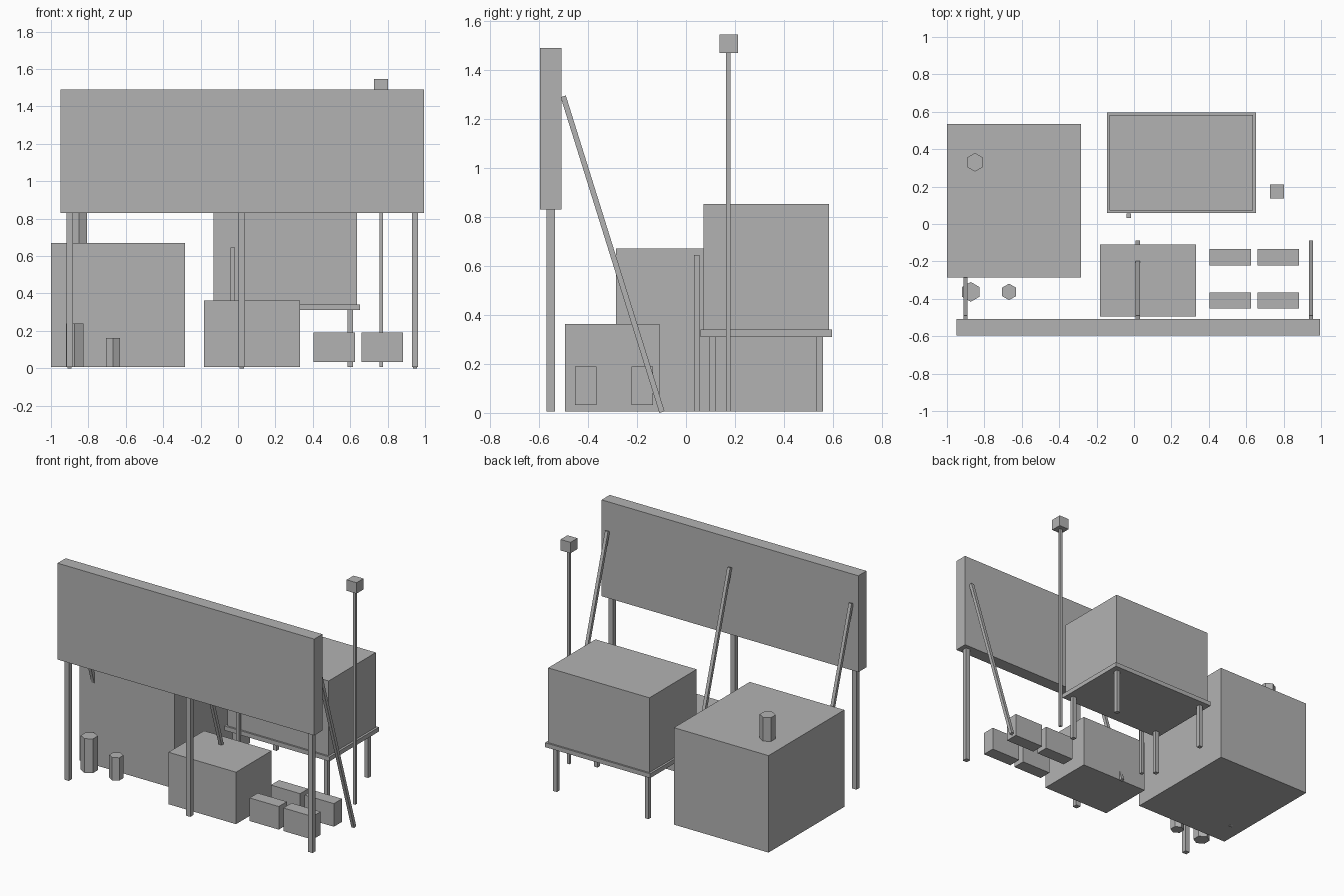
import bpy
from mathutils import Vector

cube = bpy.data.objects.get("Cube")
if cube:
    bpy.data.objects.remove(cube, do_unlink=True)

grey = bpy.data.materials.new("plain_grey")
grey.use_nodes = True
grey.diffuse_color = (0.45, 0.45, 0.45, 1)
grey.node_tree.nodes["Principled BSDF"].inputs["Base Color"].default_value = grey.diffuse_color

GROUND = 0.006


def finish(name):
    ob = bpy.context.object
    ob.name = name
    ob.data.materials.append(grey)
    return ob


def box(name, x, y, z):
    """Box from (low, high) ranges on each axis."""
    bpy.ops.mesh.primitive_cube_add(size=1, location=[sum(r) / 2 for r in (x, y, z)])
    ob = finish(name)
    ob.scale = [r[1] - r[0] for r in (x, y, z)]
    return ob


def post(name, x, y, width, top, bottom=GROUND):
    h = width / 2
    return box(name, (x - h, x + h), (y - h, y + h), (bottom, top))


def hex_prism(name, x, y, radius, bottom, top):
    bpy.ops.mesh.primitive_cylinder_add(vertices=6, radius=radius, depth=top - bottom,
                                        location=(x, y, (bottom + top) / 2))
    return finish(name)


def beam(name, start, end, width):
    a, b = Vector(start), Vector(end)
    bpy.ops.mesh.primitive_cube_add(size=1, location=(a + b) / 2)
    ob = finish(name)
    ob.scale = (width, width, (b - a).length)
    # Lean about x only, so the beam stays square to the board
    ob.rotation_euler.x = -Vector((0, 0, 1)).angle(b - a) if b.y > a.y else Vector((0, 0, 1)).angle(b - a)
    return ob


# Large front board with posts and slanted braces
box("billboard", (-0.95, 0.995), (-0.596, -0.508), (0.83, 1.49))
for side, x in (("right", -0.9), ("middle", 0.02), ("left", 0.946)):
    post("board_post_" + side, x, -0.552, 0.034, 0.83)
    beam("board_brace_" + side, (x, -0.098, 0.003), (x, -0.501, 1.292), 0.022)

# Shed with roof vent, and barrels before it
box("shed", (-1, -0.283), (-0.285, 0.535), (GROUND, 0.67))
hex_prism("roof_vent", -0.85, 0.33, 0.05, 0.67, 0.833)
hex_prism("tall_barrel", -0.873, -0.363, 0.053, GROUND, 0.24)
hex_prism("short_barrel", -0.668, -0.363, 0.044, GROUND, 0.162)

# Raised cabin on a platform with four legs
box("cabin", (-0.131, 0.636), (0.072, 0.583), (0.34, 0.852))
box("platform", (-0.145, 0.651), (0.06, 0.595), (0.31, 0.34))
for side, x in (("right", -0.094), ("left", 0.6)):
    for end, y in (("front", 0.107), ("back", 0.546)):
        post(f"platform_leg_{end}_{side}", x, y, 0.028, 0.31)
post("cabin_pole", -0.028, 0.044, 0.022, 0.645)

# Front crate and small crates in two rows
box("large_crate", (-0.181, 0.331), (-0.494, -0.109), (GROUND, 0.362))
for col, x in enumerate((0.405, 0.661)):
    for row, y in enumerate((-0.453, -0.222)):
        box(f"small_crate_{row}_{col}", (x, x + 0.221), (y, y + 0.088), (0.032, 0.19))

# Lamp pole
post("lamp_pole", 0.765, 0.173, 0.018, 1.47)
post("lamp", 0.765, 0.174, 0.075, 1.545, 1.47)
